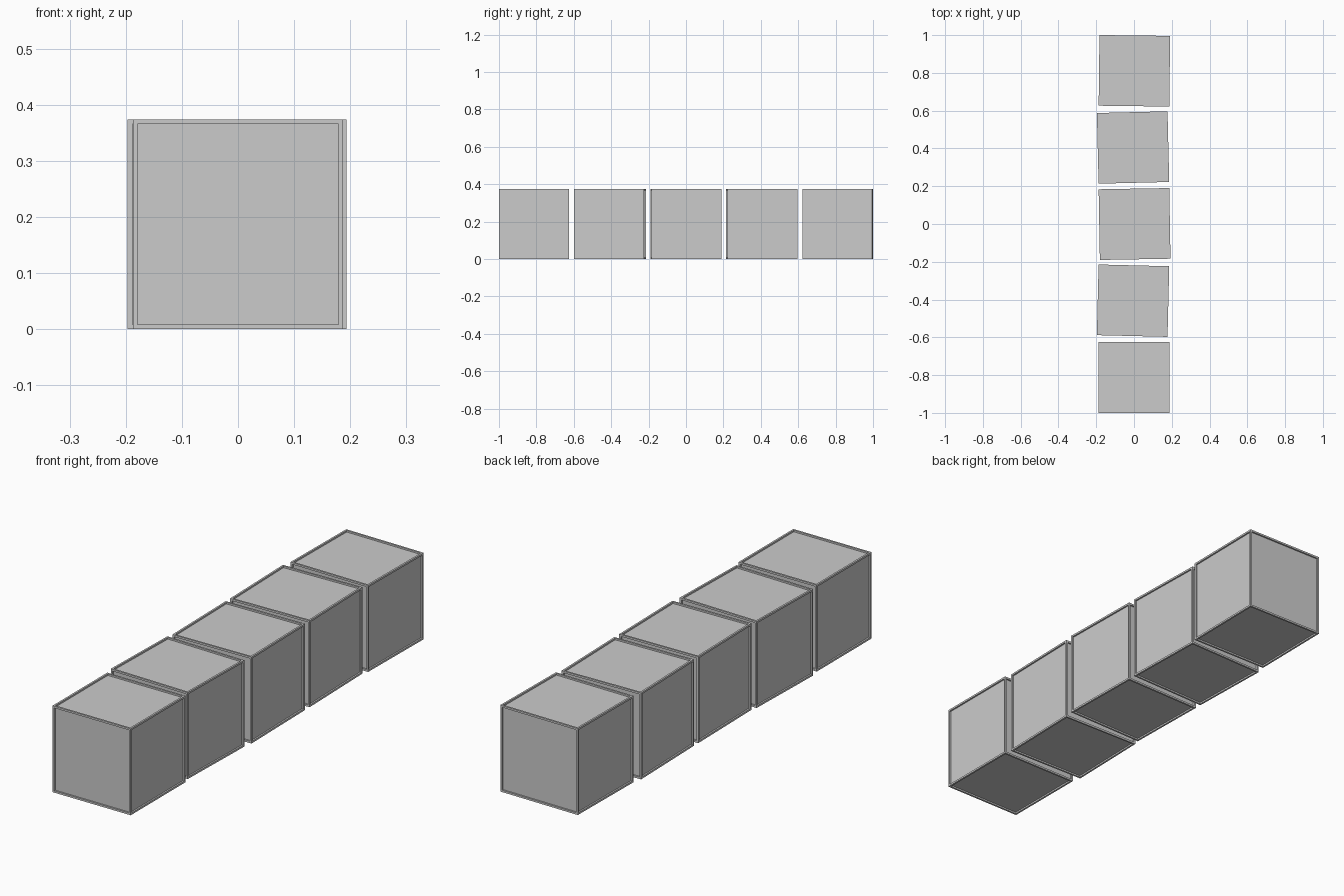
import bpy, bmesh
from math import radians

if "Cube" in bpy.data.objects:
    bpy.data.objects.remove(bpy.data.objects["Cube"])

SIZE = 0.374     # crate edge length
RIM = 0.0115     # frame width around each panel
DEPTH = 0.007    # panel recess


def crate(name, x, y, angle):
    # cube with a recessed panel on every face
    bm = bmesh.new()
    bmesh.ops.create_cube(bm, size=SIZE)
    panels = bm.faces[:]
    bmesh.ops.inset_individual(bm, faces=panels, thickness=RIM)
    # straight-walled recess: extrude each panel, then push it inwards
    for panel in panels:
        normal = panel.normal.copy()
        new = bmesh.ops.extrude_discrete_faces(bm, faces=[panel])["faces"][0]
        bmesh.ops.translate(bm, verts=new.verts[:], vec=-normal * DEPTH)
    bmesh.ops.recalc_face_normals(bm, faces=bm.faces[:])
    mesh = bpy.data.meshes.new(name)
    bm.to_mesh(mesh)
    bm.free()
    obj = bpy.data.objects.new(name, mesh)
    obj.location = (x, y, SIZE / 2)
    obj.rotation_euler.z = radians(angle)
    bpy.context.collection.objects.link(obj)


# row of slightly misaligned crates, front to back
row = [(0.0, -0.813, 0.0), (-0.005, -0.406, -1.4), (0.003, 0.0, 1.0),
       (-0.005, 0.405, 1.4), (0.002, 0.811, -0.7)]
for i, (x, y, angle) in enumerate(row):
    crate(f"crate_{i + 1}", x, y, angle)
